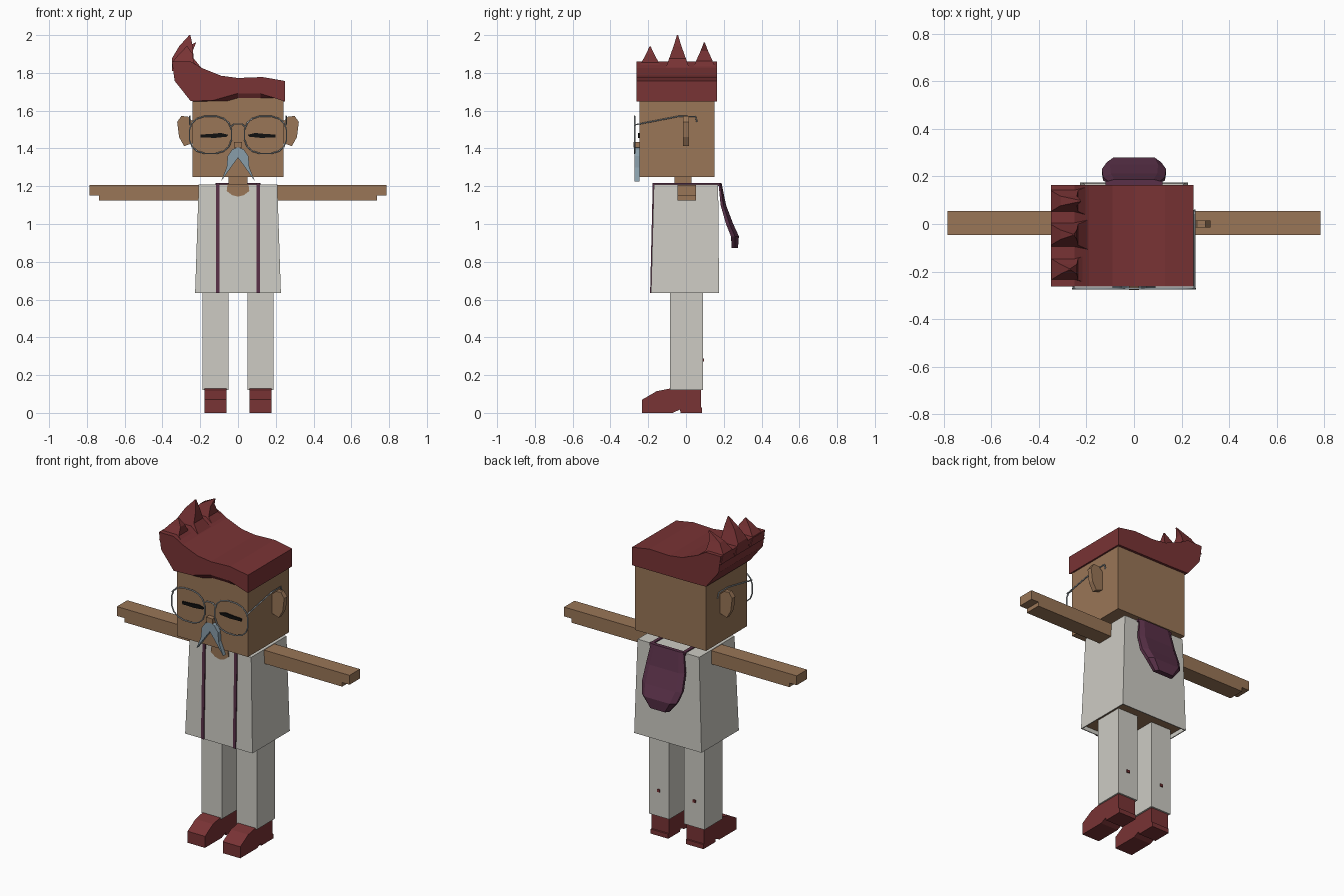
import bpy, bmesh, math
from mathutils import Vector

cube = bpy.data.objects.get("Cube")
if cube:
    bpy.data.objects.remove(cube, do_unlink=True)


def material(name, r, g, b):
    m = bpy.data.materials.new(name)
    m.use_nodes = True
    m.diffuse_color = (r, g, b, 1)
    m.node_tree.nodes["Principled BSDF"].inputs["Base Color"].default_value = (r, g, b, 1)
    return m


skin = material("skin brown", 0.32, 0.18, 0.095)
red = material("dark red", 0.19, 0.033, 0.035)
white = material("off white", 0.61, 0.60, 0.55)
purple = material("plum purple", 0.10, 0.03, 0.065)
grey = material("blue grey", 0.25, 0.34, 0.40)
silver = material("silver", 0.42, 0.47, 0.50)
black = material("black", 0.005, 0.005, 0.005)


def loft(name, rings, *mats):
    """Skin a stack of equal-length rings and cap both ends."""
    bm = bmesh.new()
    rows = [[bm.verts.new(p) for p in ring] for ring in rings]
    n = len(rows[0])
    for a, b in zip(rows, rows[1:]):
        for i in range(n):
            j = (i + 1) % n
            bm.faces.new((a[i], a[j], b[j], b[i]))
    bm.faces.new(rows[0][::-1])
    bm.faces.new(rows[-1])
    bmesh.ops.recalc_face_normals(bm, faces=bm.faces)
    mesh = bpy.data.meshes.new(name)
    bm.to_mesh(mesh)
    bm.free()
    for m in mats:
        mesh.materials.append(m)
    ob = bpy.data.objects.new(name, mesh)
    bpy.context.collection.objects.link(ob)
    return ob


def plate(name, pts, y0, y1, mat, s=1):
    """Extrude an x-z outline along y, optionally mirrored in x."""
    return loft(name, [[(s * x, y, z) for x, z in pts] for y in (y0, y1)], mat)


def side_prism(name, pts, x0, x1, mat):
    """Extrude a y-z outline along x."""
    return loft(name, [[(x, y, z) for y, z in pts] for x in (x0, x1)], mat)


def rect(x0, x1, y0, y1, z):
    return [(x0, y0, z), (x1, y0, z), (x1, y1, z), (x0, y1, z)]


def box(name, x0, x1, y0, y1, z0, z1, mat):
    return loft(name, [rect(x0, x1, y0, y1, z) for z in (z0, z1)], mat)


def wire(name, pts, cyclic=False):
    curve = bpy.data.curves.new(name, "CURVE")
    curve.dimensions = "3D"
    curve.bevel_depth = 0.004
    curve.bevel_resolution = 1
    sp = curve.splines.new("POLY")
    sp.points.add(len(pts) - 1)
    for p, co in zip(sp.points, pts):
        p.co = (*co, 1)
    sp.use_cyclic_u = cyclic
    curve.materials.append(silver)
    ob = bpy.data.objects.new(name, curve)
    bpy.context.collection.objects.link(ob)


# Head and neck
box("head", -0.24, 0.24, -0.247, 0.15, 1.25, 1.70, skin)
box("neck", -0.05, 0.05, -0.06, 0.03, 1.2, 1.26, skin)
box("nose", -0.022, 0.022, -0.277, -0.24, 1.405, 1.435, skin)

# Swept hair: the fringe is arched, the back hem is straight
top = [(0.25, 1.757), (0.13, 1.778), (0, 1.773), (-0.09, 1.785), (-0.19, 1.825),
       (-0.25, 1.86), (-0.35, 1.86), (-0.335, 1.757), (-0.25, 1.65)]
fringe = [(-0.13, 1.655), (0, 1.692), (0.12, 1.69), (0.25, 1.648)]
hem = [(x, 1.648) for x, z in fringe]
loft("hair", [[(x, -0.262, z) for x, z in top + fringe],
              [(x, -0.235, z) for x, z in top + hem],
              [(x, 0.165, z) for x, z in top + hem]], red)

# Hair spikes lean inward towards their tips
for name, yc, half, tip in (("front", -0.19, 0.07, (-0.27, 1.94)),
                            ("middle", -0.045, 0.068, (-0.255, 2.0)),
                            ("back", 0.097, 0.068, (-0.225, 1.96))):
    rings = []
    for t, x0, x1 in ((0, -0.35, -0.18), (0.35, -0.35, -0.235), (0.7, -0.31, -0.24)):
        w = half * (1 - t)
        rings.append(rect(x0, x1, yc - w, yc + w, 1.81 + t * (tip[1] - 1.81)))
    tx, tz = tip
    rings.append(rect(tx - 0.003, tx + 0.003, yc - 0.003, yc + 0.003, tz))
    loft(name + "_hair_spike", rings, red)

# Coat with a recessed skin-coloured underside
coat = loft("coat", [rect(-0.227, 0.227, -0.185, 0.175, 0.635),
                     rect(-0.208, 0.208, -0.17, 0.17, 1.21)], white, skin)
bm = bmesh.new()
bm.from_mesh(coat.data)
bm.faces.ensure_lookup_table()
under = min(bm.faces, key=lambda f: f.calc_center_median().z)
bmesh.ops.inset_region(bm, faces=[under], thickness=0.008)
lifted = bmesh.ops.extrude_face_region(bm, geom=[under])
bmesh.ops.translate(bm, vec=Vector((0, 0, 0.025)),
                    verts=[g for g in lifted["geom"] if isinstance(g, bmesh.types.BMVert)])
for g in lifted["geom"]:
    if isinstance(g, bmesh.types.BMFace):
        g.material_index = 1
if under.is_valid:
    bm.faces.remove(under)
bmesh.ops.recalc_face_normals(bm, faces=bm.faces)
bm.to_mesh(coat.data)
bm.free()

# Open neckline
plate("neckline", [(-0.055, 1.212), (0.055, 1.212), (0.06, 1.175), (0.03, 1.152),
                   (0, 1.145), (-0.03, 1.152), (-0.06, 1.175)], -0.177, -0.168, skin)

# Hood hanging behind, with a thin band across the shoulders
hood = []
for z, y0, y1, w in ((1.217, 0.172, 0.188, 0.11), (1.1, 0.183, 0.212, 0.13),
                     (1.0, 0.212, 0.25, 0.135), (0.935, 0.238, 0.28, 0.115),
                     (0.872, 0.242, 0.275, 0.065)):
    hood.append([(-w, y0, z), (w, y0, z), (w, (y0 + y1) / 2, z), (w * 0.75, y1, z),
                 (-w * 0.75, y1, z), (-w, (y0 + y1) / 2, z)])
loft("hood", hood, purple)
box("collar_back", -0.12, 0.12, 0.165, 0.18, 1.2, 1.217, purple)

for s, side in ((1, "left"), (-1, "right")):
    # Hood trim running down the front and over the shoulder
    trim = [(-0.19, 0.635), (-0.176, 1.217), (0.18, 1.217), (0.18, 1.205),
            (-0.168, 1.205), (-0.182, 0.635)]
    side_prism(side + "_trim", trim, s * 0.098, s * 0.117, purple)

    # Arms with stepped hands
    plate(side + "_arm", [(0.19, 1.207), (0.785, 1.207), (0.785, 1.15), (0.735, 1.15),
                          (0.735, 1.125), (0.19, 1.125)], -0.046, 0.054, skin, s)

    # Legs and small back buttons
    lo, hi = sorted((s * 0.05, s * 0.187))
    box(side + "_leg", lo, hi, -0.085, 0.09, 0.122, 0.67, white)
    box(side + "_leg_button", s * 0.12 - 0.009, s * 0.12 + 0.009, 0.088, 0.096,
        0.272, 0.288, red)

    # Shoes
    shoe = [(-0.232, 0.0), (-0.232, 0.07), (-0.155, 0.115), (-0.09, 0.128), (0.08, 0.128),
            (0.08, 0.03), (0.086, 0.028), (0.086, 0), (-0.028, 0), (-0.032, 0.018), (-0.07, 0)]
    side_prism(side + "_shoe", shoe, s * 0.06, s * 0.178, red)

    # Ears
    plate(side + "_ear", [(0.235, 1.54), (0.265, 1.568), (0.3, 1.572), (0.322, 1.54),
                          (0.312, 1.46), (0.285, 1.412), (0.235, 1.43)], -0.015, 0.015, skin, s)

    # Closed eyes and moustache
    plate(side + "_eye", [(0.052, 1.472), (0.09, 1.482), (0.15, 1.476), (0.2, 1.474),
                          (0.198, 1.458), (0.12, 1.456), (0.06, 1.462)], -0.254, -0.246, black, s)
    plate(side + "_moustache", [(0, 1.408), (0.03, 1.395), (0.055, 1.36), (0.06, 1.3),
                                (0.09, 1.225), (0.03, 1.31), (0, 1.35)], -0.272, -0.245, grey, s)

    # Spectacles
    ring = []
    for i in range(16):
        a = math.tau * (i + 0.5) / 16
        c, d = math.cos(a), math.sin(a)
        ring.append((s * (0.146 + 0.113 * math.copysign(abs(c) ** 0.8, c)), -0.272,
                     1.472 + 0.1 * math.copysign(abs(d) ** 0.8, d)))
    wire(side + "_lens_rim", ring, True)
    wire(side + "_temple", [(s * 0.255, -0.272, 1.525), (s * 0.255, -0.04, 1.57),
                            (s * 0.255, 0.05, 1.57), (s * 0.255, 0.058, 1.54)])

wire("spectacle_bridge", [(-0.042, -0.272, 1.512), (-0.02, -0.272, 1.53),
                          (0.02, -0.272, 1.53), (0.042, -0.272, 1.512)])
